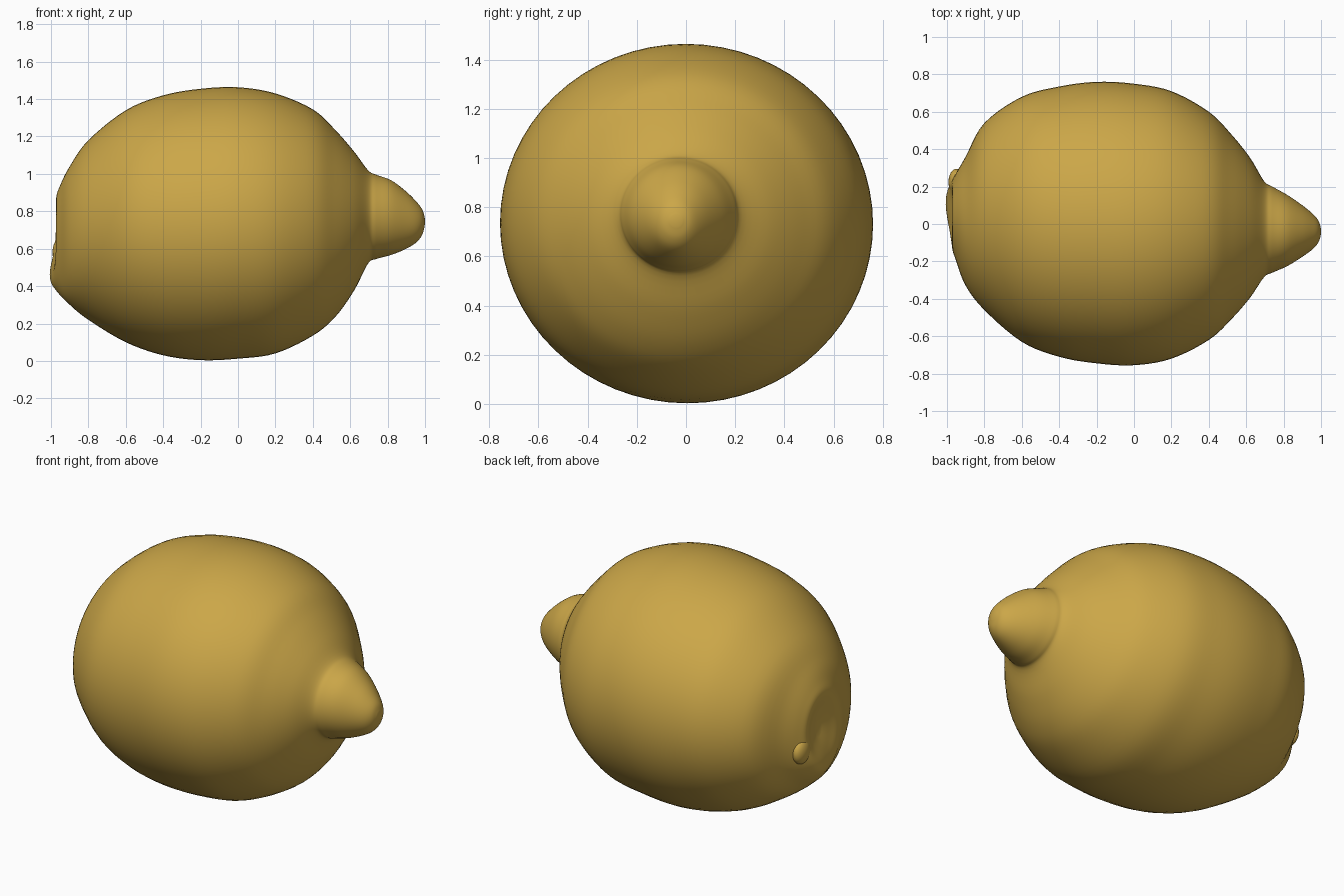
import bpy, bmesh, math
from mathutils import Vector

if "Cube" in bpy.data.objects:
    bpy.data.objects.remove(bpy.data.objects["Cube"])

peel = bpy.data.materials.new("lemon yellow")
peel.diffuse_color = (0.60, 0.385, 0.065, 1)
peel.use_nodes = True
peel.node_tree.nodes["Principled BSDF"].inputs["Base Color"].default_value = peel.diffuse_color

# Cross-sections along the fruit: x, y min, y max, z min, z max
STATIONS = [
    (-0.940, 0.03, 0.09, 0.62, 0.70), (-0.955, -0.04, 0.15, 0.53, 0.78),
    (-0.972, -0.12, 0.21, 0.43, 0.87), (-0.950, -0.20, 0.27, 0.37, 0.94),
    (-0.900, -0.33, 0.36, 0.305, 1.04), (-0.800, -0.46, 0.54, 0.22, 1.18),
    (-0.600, -0.63, 0.68, 0.10, 1.34), (-0.400, -0.71, 0.735, 0.03, 1.42),
    (-0.200, -0.745, 0.76, 0.004, 1.455), (0.000, -0.755, 0.75, 0.012, 1.463),
    (0.200, -0.72, 0.71, 0.04, 1.43), (0.400, -0.62, 0.60, 0.135, 1.345),
    (0.520, -0.51, 0.48, 0.235, 1.235), (0.620, -0.395, 0.355, 0.375, 1.12),
    (0.695, -0.285, 0.23, 0.52, 1.02), (0.740, -0.260, 0.20, 0.545, 0.995),
    (0.820, -0.225, 0.155, 0.567, 0.965), (0.900, -0.175, 0.10, 0.60, 0.905),
    (0.955, -0.135, 0.055, 0.635, 0.85), (0.985, -0.10, 0.02, 0.675, 0.81),
    (0.998, -0.065, -0.015, 0.72, 0.77),
]
SIDES, STEPS = 64, 5


def catmull(a, b, c, d, t):
    return [0.5 * (2*q + (r-p)*t + (2*p-5*q+4*r-s)*t*t + (3*q-p-3*r+s)*t**3)
            for p, q, r, s in zip(a, b, c, d)]


def smooth_stations(pts):
    out = []
    for i in range(len(pts) - 1):
        quad = [pts[max(0, min(len(pts) - 1, i + k))] for k in (-1, 0, 1, 2)]
        out += [catmull(*quad, s / STEPS) for s in range(STEPS)]
    return out + [pts[-1]]


def stem_end_shape(co):
    # uneven swelling below the dimple at the stem end
    if co.x < -0.7:
        w = min(1, (-0.7 - co.x) / 0.22)
        d2 = (co.y - 0.10)**2 + (co.z - 0.48)**2
        co.x -= 0.036 * w * math.exp(-d2 / 0.02)
    return co


def finish(bm, name):
    bmesh.ops.recalc_face_normals(bm, faces=bm.faces)
    mesh = bpy.data.meshes.new(name)
    bm.to_mesh(mesh)
    bm.free()
    mesh.materials.append(peel)
    mesh.polygons.foreach_set("use_smooth", [True] * len(mesh.polygons))
    obj = bpy.data.objects.new(name, mesh)
    bpy.context.collection.objects.link(obj)
    return obj


# Fruit body with pointed tip and dimpled stem end
bm = bmesh.new()
rings = []
for x, y0, y1, z0, z1 in smooth_stations(STATIONS):
    ring = []
    for k in range(SIDES):
        a = 2 * math.pi * k / SIDES
        co = Vector((x, (y0+y1)/2 + (y1-y0)/2*math.cos(a),
                     (z0+z1)/2 + (z1-z0)/2*math.sin(a)))
        ring.append(bm.verts.new(stem_end_shape(co)))
    rings.append(ring)
for r, s in zip(rings, rings[1:]):
    for k in range(SIDES):
        n = (k + 1) % SIDES
        bm.faces.new((r[k], r[n], s[n], s[k]))
for ring, dx in ((rings[0], 0.002), (rings[-1], 0.002)):
    mid = sum((v.co for v in ring), Vector()) / SIDES
    c = bm.verts.new(mid + Vector((dx, 0, 0)))
    for k in range(SIDES):
        bm.faces.new((ring[k], ring[(k + 1) % SIDES], c))
finish(bm, "lemon_body")

# Small stem nub on the edge of the dimple
bm = bmesh.new()
bmesh.ops.create_uvsphere(bm, u_segments=24, v_segments=16, radius=1)
for v in bm.verts:
    v.co = Vector((-0.950 + 0.042*v.co.x, 0.225 + 0.07*v.co.y, 0.58 + 0.075*v.co.z))
finish(bm, "stem_nub")
